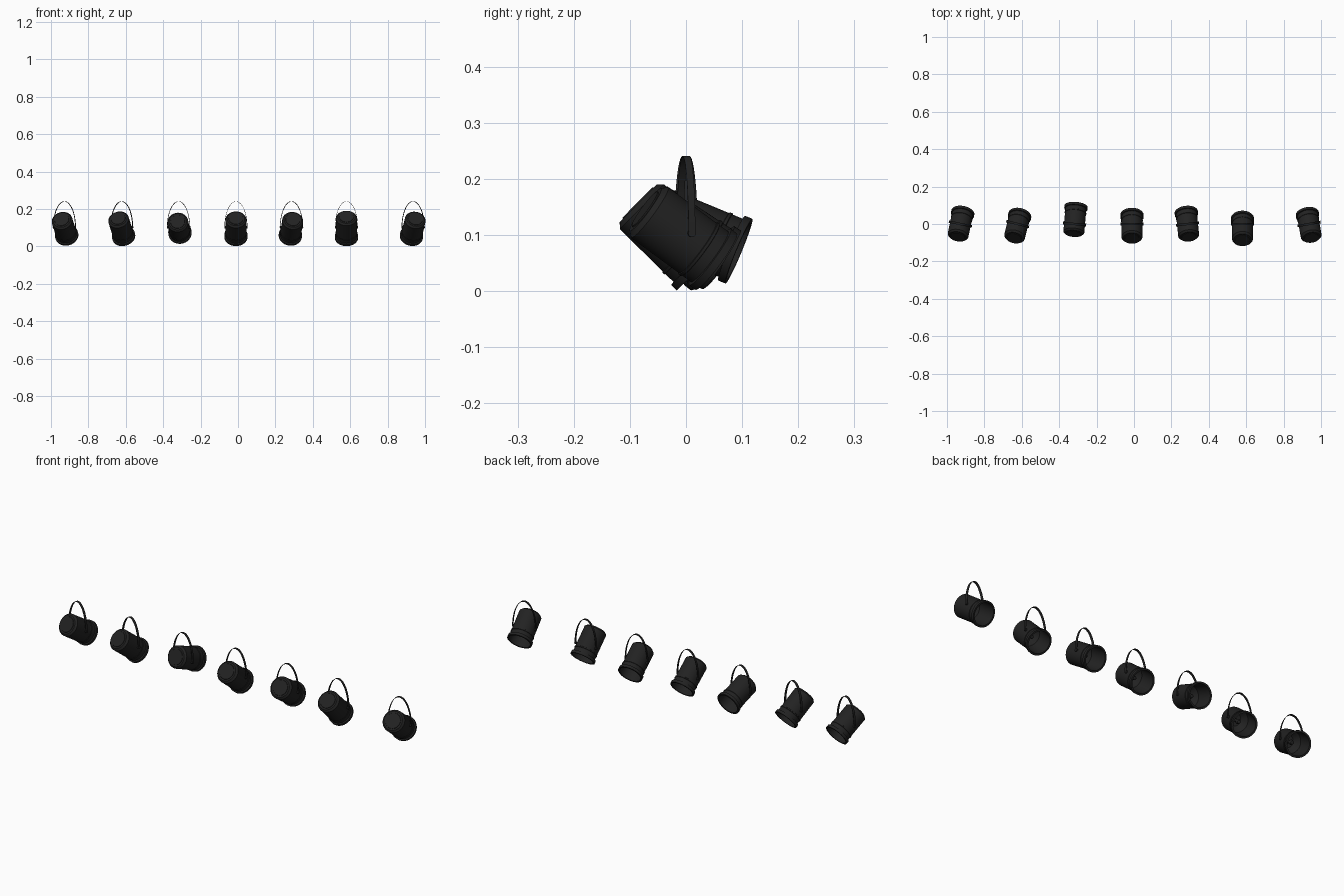
import bpy, bmesh, math
from mathutils import Matrix, Vector

if "Cube" in bpy.data.objects:
    bpy.data.objects.remove(bpy.data.objects["Cube"])

black = bpy.data.materials.new("matte black")
black.diffuse_color = (0.016, 0.016, 0.016, 1)
black.use_nodes = True
black.node_tree.nodes["Principled BSDF"].inputs["Base Color"].default_value = black.diffuse_color


def finish(bm, name, matrix):
    bmesh.ops.remove_doubles(bm, verts=bm.verts, dist=1e-6)
    bmesh.ops.recalc_face_normals(bm, faces=bm.faces)
    me = bpy.data.meshes.new(name)
    bm.to_mesh(me)
    bm.free()
    me.transform(matrix)
    me.materials.append(black)
    ob = bpy.data.objects.new(name, me)
    bpy.context.collection.objects.link(ob)
    bpy.ops.object.select_all(action='DESELECT')
    ob.select_set(True)
    bpy.context.view_layer.objects.active = ob
    bpy.ops.object.shade_smooth_by_angle(angle=math.radians(35))
    return ob


def lathe(name, profile, matrix, n=36):
    """Spin (radius, distance) points around the local y axis."""
    bm = bmesh.new()
    verts = [bm.verts.new((r, y, 0)) for r, y in profile]
    edges = [bm.edges.new(p) for p in zip(verts, verts[1:])]
    bmesh.ops.spin(bm, geom=verts + edges, cent=(0, 0, 0), axis=(0, 1, 0),
                   angle=2 * math.pi, steps=n)
    return finish(bm, name, matrix)


def yoke(name, matrix, n=32):
    """Flat strip bent into a tall half ellipse."""
    bm = bmesh.new()
    rings = []
    for i in range(n + 1):
        a = math.pi * i / n
        c, s = math.cos(a), math.sin(a)
        ring = [bm.verts.new((c * (0.0595 + t), w, 0.1 + s * (0.139 + t)))
                for t, w in ((0, -.0062), (.002, -.0062), (.002, .0062), (0, .0062))]
        rings.append(ring)
    for p, q in zip(rings, rings[1:]):
        for k in range(4):
            bm.faces.new((p[k], p[(k + 1) % 4], q[(k + 1) % 4], q[k]))
    bm.faces.new(rings[0])
    bm.faces.new(rings[-1])
    return finish(bm, name, matrix)


# can: closed chamfered back, raised bands, flanged rim, open hollow front
CAN = [(0, 0), (.038, 0), (.039, .002), (.047, .002), (.056, .011), (.056, .118),
       (.058, .119), (.058, .124), (.056, .125), (.056, .145), (.0625, .146),
       (.0625, .16), (.054, .16), (.054, .06), (.03, .03), (0, .025)]
BULB = [(0, .025), (.008, .025), (.008, .06), (.012, .075), (.008, .09), (0, .094)]
KNOB = [(0, -.004), (.007, -.004), (.007, .004), (0, .004)]

# x position, downward tilt, turn about z
LAMPS = [(-.928, 33, -12), (-.622, 38, -14), (-.318, 22.5, -5), (-.011, 38, 0),
         (.286, 33, 6), (.58, 44.5, 0), (.936, 36, 10)]

for i, (x, tilt, turn) in enumerate(LAMPS, 1):
    base = Matrix.Translation((x, 0, 0)) @ Matrix.Rotation(math.radians(turn), 4, 'Z')
    # the can swings from the top of the yoke
    can = (base @ Matrix.Translation((0, -.004, .231))
           @ Matrix.Rotation(math.radians(-tilt), 4, 'X')
           @ Matrix.Translation((0, -.0077, -.11)))
    lathe(f"lamp_can_{i}", CAN, can)
    lathe(f"lamp_bulb_{i}", BULB, can, 16)
    yoke(f"yoke_{i}", base)
    # side pivots
    for s in (-1, 1):
        lathe(f"yoke_pivot_{i}_{'left' if s < 0 else 'right'}", KNOB,
              base @ Matrix.Translation((s * .0585, 0, .103))
              @ Matrix.Rotation(math.pi / 2, 4, 'Z'), 14)
